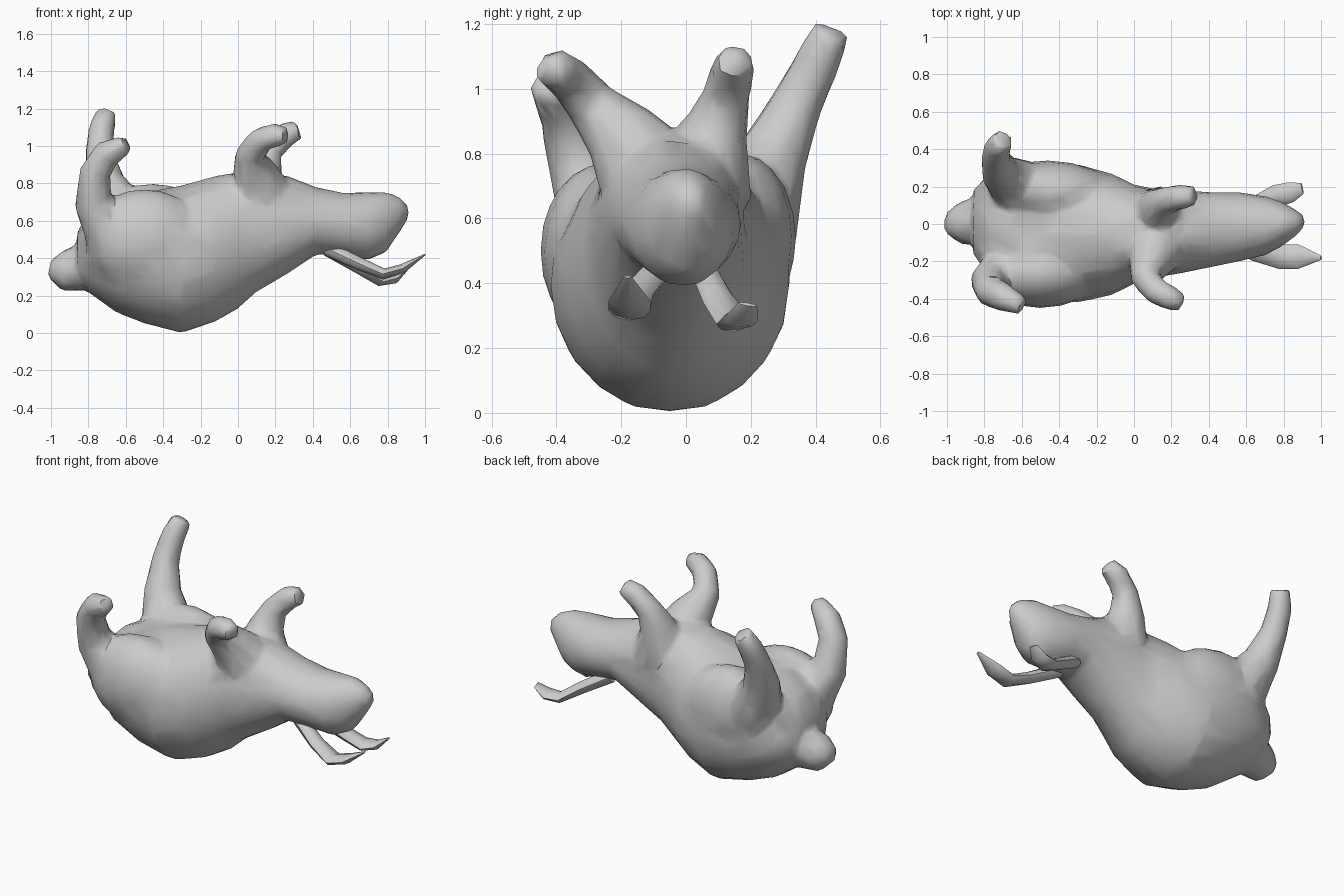
import bpy, bmesh, math
from mathutils import Vector


def loft(name, stations, sides=12, axis=None):
    """Skin elliptical rings: each station is (x, y, z, half_width, half_depth)."""
    bm = bmesh.new()
    pts = [Vector(s[:3]) for s in stations]
    rings = []
    for i, s in enumerate(stations):
        t = Vector(axis) if axis else (pts[min(i + 1, len(pts) - 1)] - pts[max(i - 1, 0)]).normalized()
        side = Vector((0, 1, 0))
        side = (side - t * side.dot(t)).normalized()
        up = t.cross(side)
        ring = []
        for k in range(sides):
            a = 2 * math.pi * k / sides
            ring.append(bm.verts.new(pts[i] + side * math.cos(a) * s[3] + up * math.sin(a) * s[4]))
        rings.append(ring)
    for r0, r1 in zip(rings, rings[1:]):
        for k in range(sides):
            n = (k + 1) % sides
            bm.faces.new((r0[k], r0[n], r1[n], r1[k]))
    bm.faces.new(rings[0][::-1])
    bm.faces.new(rings[-1])
    bmesh.ops.recalc_face_normals(bm, faces=bm.faces)
    mesh = bpy.data.meshes.new(name)
    bm.to_mesh(mesh)
    bm.free()
    ob = bpy.data.objects.new(name, mesh)
    bpy.context.collection.objects.link(ob)
    return ob


def limb(name, path):
    return loft(name, [(x, y, z, r, r) for x, y, z, r in path], 10)


def haunch(name, loc, size):
    bpy.ops.mesh.primitive_uv_sphere_add(segments=16, ring_count=10, location=loc)
    ob = bpy.context.object
    ob.name = name
    ob.scale = size
    return ob


# torso, neck and head: x, y low, y high, z low, z high
profile = [
    (-0.86, -0.16, 0.18, 0.30, 0.54), (-0.79, -0.26, 0.26, 0.21, 0.66),
    (-0.65, -0.37, 0.30, 0.11, 0.73), (-0.50, -0.41, 0.32, 0.05, 0.75),
    (-0.30, -0.42, 0.32, 0.00, 0.79), (-0.12, -0.38, 0.27, 0.06, 0.84),
    (0.00, -0.32, 0.21, 0.13, 0.86), (0.10, -0.29, 0.19, 0.22, 0.86),
    (0.27, -0.26, 0.18, 0.32, 0.84), (0.42, -0.23, 0.17, 0.42, 0.78),
    (0.56, -0.20, 0.17, 0.41, 0.75), (0.70, -0.17, 0.15, 0.39, 0.755),
    (0.79, -0.12, 0.12, 0.43, 0.755), (0.86, -0.07, 0.08, 0.53, 0.73),
    (0.91, -0.02, 0.05, 0.61, 0.69)]
body = loft("rabbit_body", [(x, (a + b) / 2, (c + d) / 2, (b - a) / 2, (d - c) / 2)
                            for x, a, b, c, d in profile], 20, (1, 0, 0))

# haunches, legs and tail, merged into the body below
parts = [
    haunch("haunch_a", (-0.50, -0.26, 0.50), (0.32, 0.19, 0.27)),
    haunch("haunch_b", (-0.46, 0.17, 0.54), (0.34, 0.17, 0.26)),
    limb("back_leg_a", [(-0.66, -0.25, 0.52, 0.16), (-0.775, -0.31, 0.70, 0.105),
                        (-0.765, -0.36, 0.86, 0.085), (-0.70, -0.39, 0.96, 0.078),
                        (-0.595, -0.44, 1.01, 0.05)]),
    limb("back_leg_b", [(-0.60, 0.18, 0.58, 0.17), (-0.71, 0.27, 0.80, 0.11),
                        (-0.74, 0.345, 0.96, 0.08), (-0.73, 0.41, 1.09, 0.072),
                        (-0.70, 0.45, 1.18, 0.06)]),
    limb("front_leg_a", [(0.14, -0.08, 0.68, 0.19), (0.09, -0.20, 0.86, 0.12),
                         (0.06, -0.29, 0.95, 0.08), (0.12, -0.36, 1.03, 0.072),
                         (0.20, -0.40, 1.06, 0.065), (0.26, -0.42, 1.05, 0.05)]),
    limb("front_leg_b", [(0.14, 0.04, 0.70, 0.17), (0.13, 0.09, 0.87, 0.105),
                         (0.17, 0.125, 0.98, 0.075), (0.25, 0.145, 1.06, 0.07),
                         (0.325, 0.15, 1.09, 0.055)]),
    limb("tail", [(-0.70, 0.01, 0.38, 0.19), (-0.84, 0.02, 0.35, 0.13),
                  (-0.94, 0.0, 0.33, 0.11), (-1.01, 0.0, 0.345, 0.05)])]

bpy.ops.object.select_all(action='DESELECT')
for ob in parts + [body]:
    ob.select_set(True)
bpy.context.view_layer.objects.active = body
bpy.ops.object.join()

# fuse into one skin, soften the joins, then reduce to low-poly
m = body.modifiers.new("fuse", 'REMESH')
m.mode = 'VOXEL'
m.voxel_size = 0.02
m = body.modifiers.new("soften", 'SMOOTH')
m.factor = 0.5
m.iterations = 5
m = body.modifiers.new("reduce", 'DECIMATE')
m.ratio = 0.06
for m in list(body.modifiers):
    bpy.ops.object.modifier_apply(modifier=m.name)

# flattened floppy ears
ears = [
    loft("ear_a", [(0.48, -0.08, 0.45, 0.04, 0.04), (0.65, -0.15, 0.37, 0.05, 0.035),
                   (0.78, -0.175, 0.315, 0.065, 0.03), (0.88, -0.175, 0.345, 0.065, 0.025),
                   (1.0, -0.18, 0.42, 0.012, 0.004)], 8),
    loft("ear_b", [(0.48, 0.05, 0.45, 0.04, 0.04), (0.65, 0.10, 0.35, 0.05, 0.035),
                   (0.76, 0.15, 0.28, 0.06, 0.03), (0.84, 0.17, 0.29, 0.055, 0.025),
                   (0.90, 0.19, 0.335, 0.03, 0.006)], 8)]

# smooth shading with crisp tips
for ob in [body] + ears:
    bpy.ops.object.select_all(action='DESELECT')
    ob.select_set(True)
    bpy.context.view_layer.objects.active = ob
    bpy.ops.object.shade_smooth_by_angle(angle=math.radians(50))
